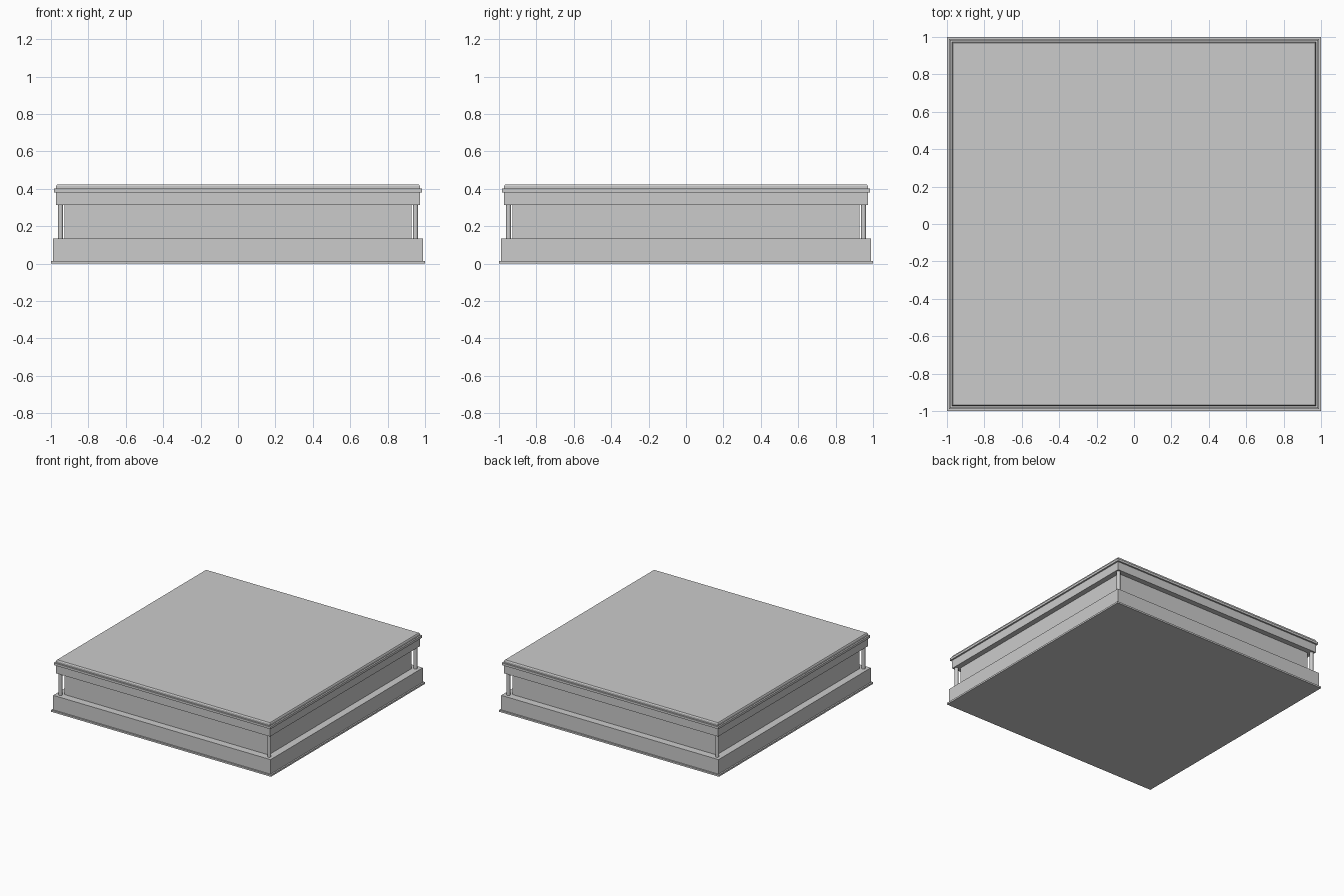
import bpy, bmesh

if "Cube" in bpy.data.objects:
    bpy.data.objects.remove(bpy.data.objects["Cube"])

def box(name, half, z0, z1, center=(0, 0), top_half=None):
    bm = bmesh.new()
    bmesh.ops.create_cube(bm, size=2)
    for v in bm.verts:
        h = top_half if (top_half and v.co.z > 0) else half
        v.co = (center[0] + v.co.x * h, center[1] + v.co.y * h, z1 if v.co.z > 0 else z0)
    me = bpy.data.meshes.new(name)
    bm.to_mesh(me)
    bm.free()
    ob = bpy.data.objects.new(name, me)
    bpy.context.collection.objects.link(ob)
    return ob

# Stacked base
box("base_plate", 1.0, 0, 0.014)
box("plinth", 0.988, 0.014, 0.133)

# Recessed middle block
box("recessed_wall", 0.928, 0.133, 0.312)

# Cornice and roof slab
box("frieze", 0.972, 0.312, 0.381)
box("cornice_ledge", 0.985, 0.381, 0.400)
box("roof_slab", 0.972, 0.400, 0.415)
box("roof_chamfer", 0.972, 0.415, 0.423, top_half=0.967)

# Corner posts
for sx in (-1, 1):
    for sy in (-1, 1):
        bpy.ops.mesh.primitive_cylinder_add(vertices=16, radius=0.014, depth=0.179,
                                            location=(sx * 0.949, sy * 0.949, 0.2225))
        post = bpy.context.object
        post.name = "corner_post"
        bpy.ops.object.shade_smooth_by_angle()
